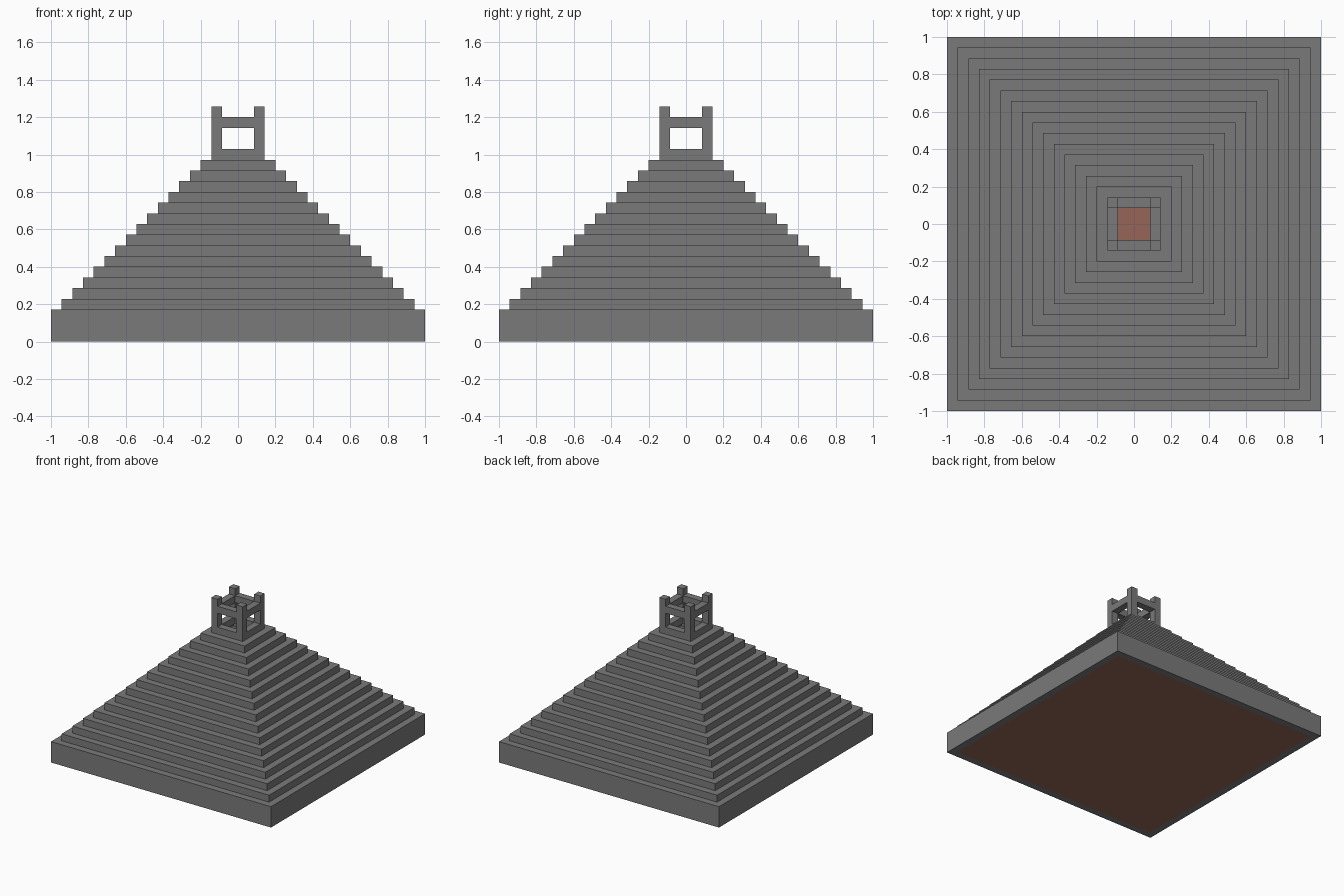
import bpy
import bmesh

old = bpy.data.objects.get("Cube")
if old:
    bpy.data.objects.remove(old, do_unlink=True)

U = 2 / 35  # one block: the base is 35 blocks wide


def material(name, rgb):
    mat = bpy.data.materials.new(name)
    mat.use_nodes = True
    mat.diffuse_color = (*rgb, 1)
    mat.node_tree.nodes["Principled BSDF"].inputs["Base Color"].default_value = (*rgb, 1)
    return mat


stone = material("grey_stone", (0.195, 0.195, 0.195))
brick = material("red_brown_brick", (0.305, 0.130, 0.098))


def finish(name, bm, mat):
    bmesh.ops.recalc_face_normals(bm, faces=bm.faces)
    mesh = bpy.data.meshes.new(name)
    bm.to_mesh(mesh)
    bm.free()
    mesh.materials.append(mat)
    obj = bpy.data.objects.new(name, mesh)
    bpy.context.collection.objects.link(obj)
    return obj


def box(name, low, high, mat):
    """Box between two corners given in blocks."""
    bm = bmesh.new()
    bmesh.ops.create_cube(bm, size=1)
    for v in bm.verts:
        v.co = [U * (a if c < 0 else b) for c, a, b in zip(v.co, low, high)]
    return finish(name, bm, mat)


def square_ring(name, outer, z0, z1, mat):
    """Hollow square course, one block thick."""
    bm = bmesh.new()
    inner = outer - 1
    profile = [(outer, z0), (outer, z1), (inner, z1), (inner, z0)]
    corners = [(1, 1), (-1, 1), (-1, -1), (1, -1)]
    rings = [[bm.verts.new((U * r * x, U * r * y, U * z)) for r, z in profile]
             for x, y in corners]
    for i in range(4):
        a, b = rings[i], rings[(i + 1) % 4]
        for j in range(4):
            k = (j + 1) % 4
            bm.faces.new((a[j], a[k], b[k], b[j]))
    return finish(name, bm, mat)


# Base wall with the brick floor inside it
square_ring("base_wall", 17.5, 0, 3, stone)
box("floor", (-16.5, -16.5, 0), (16.5, 16.5, 1), brick)

# Stepped courses, each one block higher and one block further in
for i in range(1, 16):
    square_ring(f"step_{i:02d}", 17.5 - i, 2 + i, 3 + i, stone)

# Crown: four corner posts
for x, side in ((-2.5, "right"), (1.5, "left")):
    for y, end in ((-2.5, "front"), (1.5, "back")):
        box(f"{end}_{side}_post", (x, y, 18), (x + 1, y + 1, 22), stone)

# Rails joining the posts
for p, side, end in ((-2.5, "right", "front"), (1.5, "left", "back")):
    box(f"{end}_rail", (-1.5, p, 20), (1.5, p + 1, 21), stone)
    box(f"{side}_rail", (p, -1.5, 20), (p + 1, 1.5, 21), stone)
